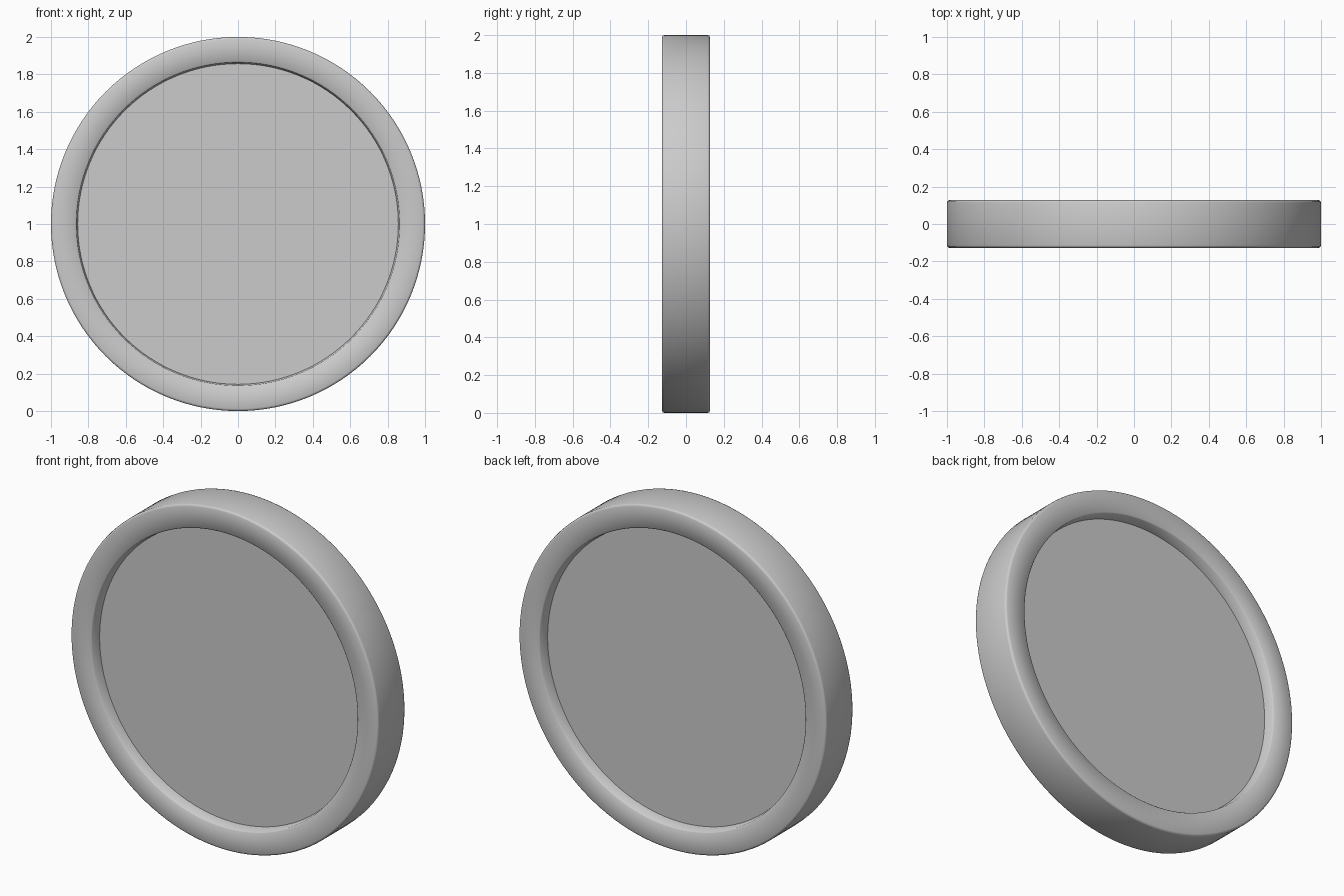
import bpy, bmesh, math
from mathutils import Matrix, Vector

if "Cube" in bpy.data.objects:
    bpy.data.objects.remove(bpy.data.objects["Cube"])

SEG = 128
# Half profile (radius, depth): recessed floor, recess wall, rim, softened edge
half = [(0.0, -0.062), (0.857, -0.062), (0.864, -0.121), (0.870, -0.127),
        (0.988, -0.127), (0.997, -0.123), (1.0, -0.114)]
# Mirror the profile to make the back
profile = half + [(r, -y) for r, y in reversed(half)]

# Lathe the profile around the y axis
bm = bmesh.new()
verts = [bm.verts.new((r, y, 0)) for r, y in profile]
edges = [bm.edges.new(pair) for pair in zip(verts, verts[1:])]
bmesh.ops.spin(bm, geom=verts + edges, cent=(0, 0, 0), axis=(0, 1, 0),
               angle=math.tau, steps=SEG, use_merge=False)
bmesh.ops.remove_doubles(bm, verts=bm.verts, dist=0.0005)
bmesh.ops.recalc_face_normals(bm, faces=bm.faces)
bmesh.ops.translate(bm, verts=bm.verts, vec=(0, 0, 1))

mesh = bpy.data.meshes.new("rimmed_disc")
bm.to_mesh(mesh)
bm.free()
disc = bpy.data.objects.new("rimmed_disc", mesh)
bpy.context.collection.objects.link(disc)

# Smooth shading with sharp recess corners
bpy.context.view_layer.objects.active = disc
disc.select_set(True)
bpy.ops.object.shade_smooth_by_angle(angle=math.radians(50))
